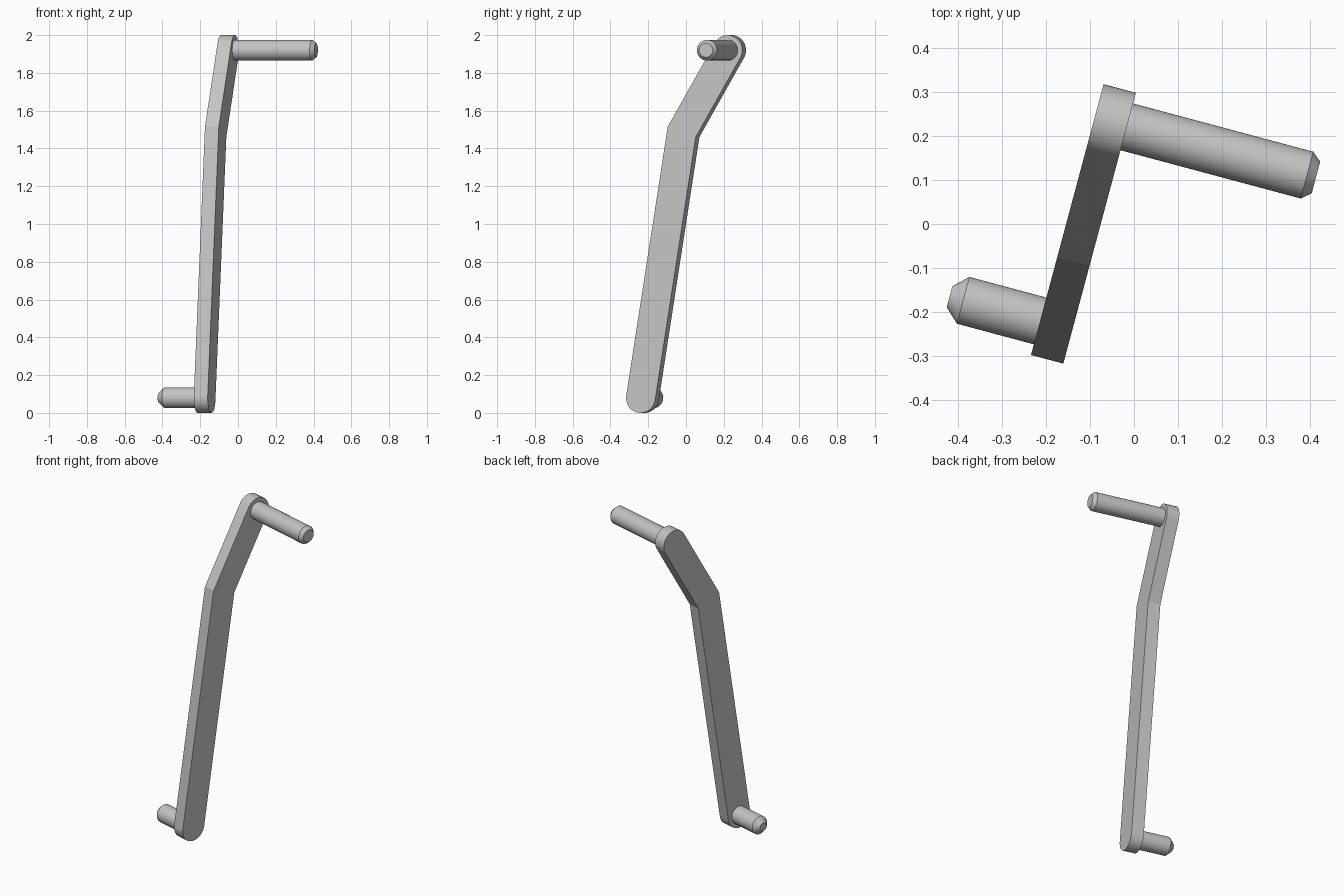
import bpy, bmesh
from math import pi, cos, sin, atan2, radians
from mathutils import Vector, Matrix

cube = bpy.data.objects.get("Cube")
if cube:
    bpy.data.objects.remove(cube)

metal = bpy.data.materials.new("grey metal")
metal.use_nodes = True
metal.diffuse_color = (0.55, 0.55, 0.55, 1)
metal.node_tree.nodes["Principled BSDF"].inputs["Base Color"].default_value = (0.55, 0.55, 0.55, 1)

TURN = Matrix.Rotation(radians(-15), 4, 'Z')   # the whole crank is turned about z
R = 0.08                                       # half width of the arm
BOTTOM, BEND, TOP = Vector((-0.268, R)), Vector((-0.043, 1.488)), Vector((0.209, 2 - R))


def finish(name, bm):
    bmesh.ops.recalc_face_normals(bm, faces=bm.faces)
    bm.transform(TURN)
    mesh = bpy.data.meshes.new(name)
    bm.to_mesh(mesh)
    bm.free()
    mesh.materials.append(metal)
    obj = bpy.data.objects.new(name, mesh)
    bpy.context.collection.objects.link(obj)
    bpy.ops.object.select_all(action='DESELECT')
    obj.select_set(True)
    bpy.context.view_layer.objects.active = obj
    bpy.ops.object.shade_smooth_by_angle(angle=radians(20))
    return obj


def half_round(centre, start, steps=24):
    """Half circle of the arm's outline, counter-clockwise from start."""
    return [centre + R * Vector((cos(start + pi * i / steps), sin(start + pi * i / steps)))
            for i in range(steps + 1)]


def crank_arm(x0, x1):
    """Bent bar with round ends, mitred at the bend."""
    low, high = (BEND - BOTTOM).normalized(), (TOP - BEND).normalized()
    n_low, n_high = Vector((low.y, -low.x)), Vector((high.y, -high.x))
    mitre = (n_low + n_high) * (R / (1 + n_low.dot(n_high)))
    outline = half_round(BOTTOM, atan2(-n_low.y, -n_low.x)) + [BEND + mitre]
    outline += half_round(TOP, atan2(n_high.y, n_high.x)) + [BEND - mitre]
    bm = bmesh.new()
    face = bm.faces.new([bm.verts.new((x0, p.x, p.y)) for p in outline])
    side = bmesh.ops.extrude_face_region(bm, geom=[face])
    moved = [v for v in side["geom"] if isinstance(v, bmesh.types.BMVert)]
    bmesh.ops.translate(bm, verts=moved, vec=(x1 - x0, 0, 0))
    # Extruding may leave the start cap in place or not, so close any open side
    bmesh.ops.holes_fill(bm, edges=[e for e in bm.edges if e.is_boundary])
    finish("crank_arm", bm)


def pin(name, centre, profile, sides=48):
    """Round pin along x with a chamfered tip, from (x, radius) pairs."""
    bm = bmesh.new()
    rings = [[bm.verts.new((x, centre.x + r * cos(2 * pi * i / sides),
                            centre.y + r * sin(2 * pi * i / sides)))
              for i in range(sides)] for x, r in profile]
    for a, b in zip(rings, rings[1:]):
        for i in range(sides):
            j = (i + 1) % sides
            bm.faces.new((a[i], a[j], b[j], b[i]))
    bm.faces.new(rings[0])
    bm.faces.new(rings[-1])
    finish(name, bm)


crank_arm(-0.149, -0.073)
pin("handle_pin", TOP, [(-0.074, 0.055), (0.351, 0.055), (0.372, 0.0375)])
pin("shaft_pin", BOTTOM, [(-0.148, 0.055), (-0.33, 0.055), (-0.362, 0.025)])
